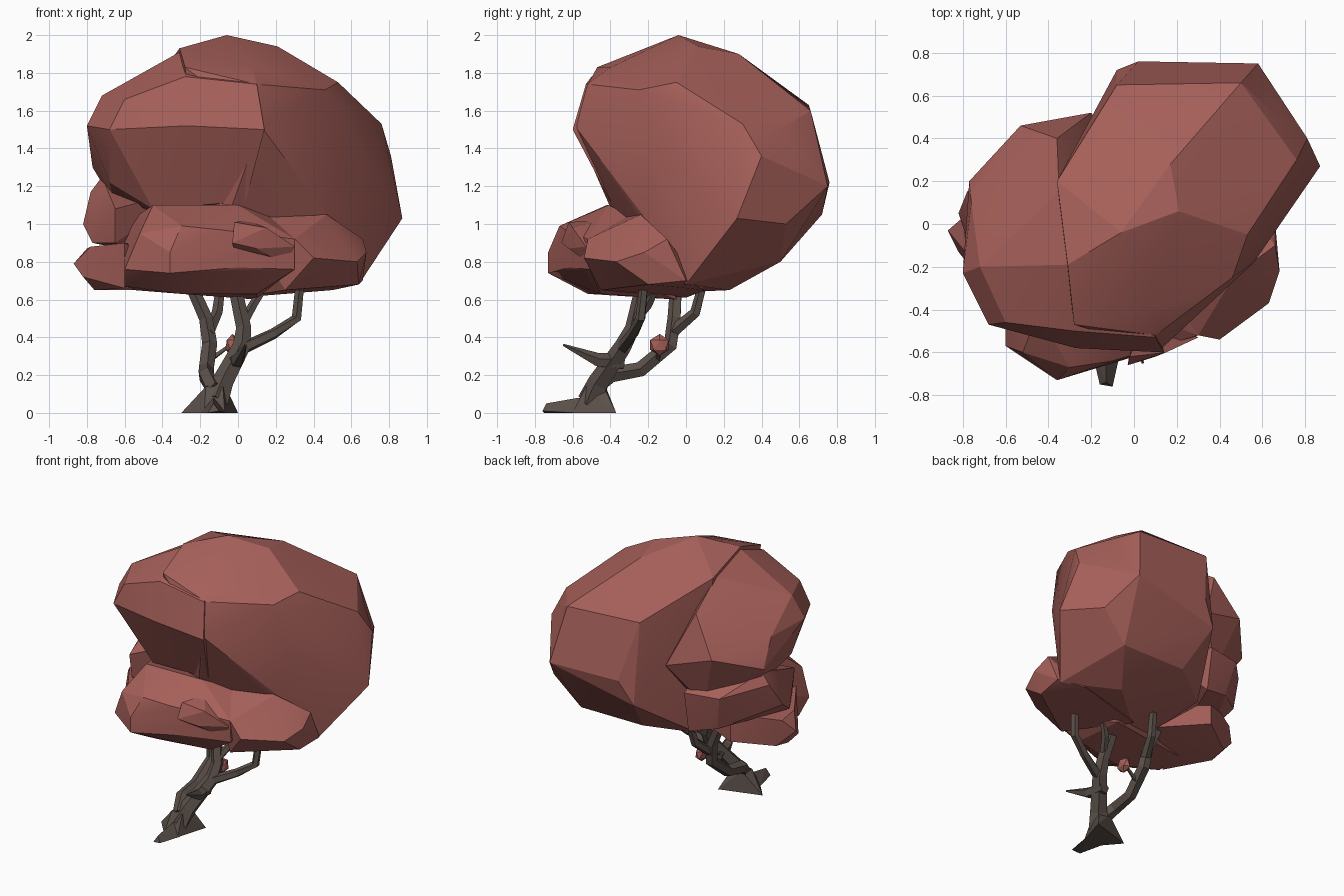
import bpy, bmesh, math
from mathutils import Vector


def material(name, rgb):
    m = bpy.data.materials.new(name)
    m.diffuse_color = (*rgb, 1)
    return m


LEAF = material("leaf_red", (0.38, 0.115, 0.10))
BARK = material("bark_brown", (0.105, 0.08, 0.068))


def finish(bm, name, mat, angle):
    bmesh.ops.recalc_face_normals(bm, faces=bm.faces[:])
    me = bpy.data.meshes.new(name)
    bm.to_mesh(me)
    bm.free()
    me.materials.append(mat)
    ob = bpy.data.objects.new(name, me)
    bpy.context.collection.objects.link(ob)
    bpy.ops.object.select_all(action='DESELECT')
    ob.select_set(True)
    bpy.context.view_layer.objects.active = ob
    if angle:
        bpy.ops.object.shade_smooth_by_angle(angle=math.radians(angle))
    return ob


def hull(name, pts, mat=LEAF, angle=18):
    """Faceted clump: convex hull of its corner points."""
    bm = bmesh.new()
    for p in pts:
        bm.verts.new(p)
    res = bmesh.ops.convex_hull(bm, input=bm.verts[:])
    junk = {g for g in res["geom_interior"] + res["geom_unused"]
            if isinstance(g, bmesh.types.BMVert)}
    bmesh.ops.delete(bm, geom=list(junk), context='VERTS')
    bmesh.ops.dissolve_limit(bm, angle_limit=math.radians(4),
                             verts=bm.verts[:], edges=bm.edges[:])
    return finish(bm, name, mat, angle)


def limb(name, path, sides=5):
    """Tapered faceted tube through (x, y, z, radius) points."""
    bm = bmesh.new()
    pts = [Vector(p[:3]) for p in path]
    rings = []
    for i, p in enumerate(pts):
        d = (pts[min(i + 1, len(pts) - 1)] - pts[max(i - 1, 0)]).normalized()
        u = d.cross(Vector((0.8, -0.6, 0.1))).normalized()
        v = d.cross(u)
        rings.append([bm.verts.new(p + path[i][3] * (
            u * math.cos(2 * math.pi * k / sides) + v * math.sin(2 * math.pi * k / sides)))
            for k in range(sides)])
    for a, b in zip(rings, rings[1:]):
        for k in range(sides):
            j = (k + 1) % sides
            bm.faces.new((a[k], a[j], b[j], b[k]))
    bm.faces.new(rings[0])
    bm.faces.new(rings[-1])
    return finish(bm, name, BARK, 0)


# Main foliage mass, right and back
hull("canopy_main", [
    (-.06, -.04, 2.0), (.21, .06, 1.94), (.17, .28, 1.9), (-.08, .65, 1.63),
    (-.36, .2, 1.86), (-.31, -.19, 1.93), (.07, -.4, 1.83), (-.28, -.47, 1.83),
    (.53, -.05, 1.75), (.46, -.25, 1.71), (.76, .3, 1.53), (.81, .4, 1.36),
    (.83, .3, 1.17), (.87, .27, 1.03), (.67, .5, 1.5), (.5, .66, 1.6),
    (.58, .75, 1.2), (.02, .76, 1.22), (-.08, .72, 1.05), (.56, -.18, 1.34),
    (.47, -.23, 1.05), (.7, .53, 1.0), (.5, .5, .8), (0, .5, .8),
    (.3, .23, .65), (.64, 0, .68), (.67, 0, .93), (-.3, .3, .75),
    (-.2, -.2, .63), (.12, -.59, 1.52), (.03, -.39, 1.12), (.1, -.52, 1.74)])

# Overhanging upper front and left lobe
hull("canopy_upper_left", [
    (.14, -.6, 1.5), (.1, -.53, 1.74), (-.28, -.5, 1.78), (-.27, -.58, 1.52),
    (-.6, -.46, 1.66), (-.68, -.47, 1.5), (-.61, -.44, 1.4), (-.72, -.2, 1.68),
    (-.8, -.23, 1.52), (-.76, .1, 1.5), (-.77, .2, 1.3), (-.53, .46, 1.4),
    (-.36, .4, 1.68), (-.2, .52, 1.3), (-.35, .15, 1.85), (-.31, -.19, 1.91),
    (-.68, -.25, 1.22), (-.45, -.34, 1.08), (.04, -.4, 1.12), (-.65, .1, 1.1),
    (-.4, .35, 1.0), (0, .2, 1.0)])

# Lower front lobe
hull("canopy_lower_front", [
    (-.52, -.6, .95), (-.36, -.73, .85), (-.36, -.73, .74), (-.6, -.57, .76),
    (-.6, -.45, .67), (-.3, -.67, .99), (-.1, -.64, .97), (-.45, -.42, 1.1),
    (0, -.41, 1.1), (0, -.62, .77), (.3, -.52, .92), (.3, -.51, .76),
    (.1, -.45, .63), (-.3, -.52, .63), (-.55, -.2, .65), (.1, -.05, .6),
    (-.6, 0, 1.0), (.3, -.2, 1.0)])

# Small bump on the lower front
hull("canopy_front_bump", [
    (-.02, -.62, 1.01), (.15, -.6, .98), (.1, -.62, .87), (-.03, -.66, .9),
    (.3, -.53, .88), (.25, -.5, .78), (.05, -.45, 1.02), (0, -.5, .8)])

# Lower right lobe
hull("canopy_lower_right", [
    (.63, -.37, .8), (.68, -.22, .85), (.66, -.1, .92), (.4, -.54, .82),
    (.64, -.2, .68), (.47, -.24, 1.05), (.3, -.52, .92), (.25, -.45, .65),
    (.66, 0, .7), (.5, .1, .65), (0, 0, .61), (0, -.3, 1.06)])

# Left side clumps
hull("canopy_left_low", [
    (-.87, -.03, .79), (-.82, -.13, .72), (-.76, -.1, .65), (-.8, .03, .87),
    (-.78, -.14, .88), (-.6, -.42, .66), (-.6, -.42, .9), (-.5, .2, .7),
    (-.5, .2, .9), (-.75, .03, .67), (-.2, 0, .65)])
hull("canopy_left_middle", [
    (-.82, .05, 1.0), (-.77, -.1, .9), (-.75, .05, 1.1), (-.78, .15, 1.17),
    (-.72, .15, 1.25), (-.65, -.33, 1.08), (-.65, -.3, .9), (-.55, .4, 1.1),
    (-.5, .35, .85), (-.3, .4, .8), (-.2, 0, 1.2), (-.3, .45, 1.1)])

# Flared trunk foot and front root
hull("trunk_foot", [
    (-.3, -.46, 0), (0, -.37, 0), (-.07, -.6, 0), (-.18, -.6, 0),
    (-.17, -.52, .14), (-.08, -.53, .14), (-.07, -.44, .15), (-.15, -.43, .15)], BARK, 0)
hull("front_root", [
    (-.16, -.75, 0), (-.1, -.76, .01), (-.13, -.74, .05), (-.2, -.58, 0),
    (-.06, -.58, 0), (-.13, -.57, .08), (-.12, -.5, .08)], BARK, 0)

# Trunk and branches
limb("trunk", [(-.12, -.5, .06, .075), (-.08, -.46, .16, .06), (.02, -.33, .35, .05),
               (.03, -.28, .45, .042), (-.02, -.23, .68, .036)])
limb("back_branch", [(-.12, -.5, .12, .05), (-.17, -.4, .2, .045), (-.17, -.24, .23, .042),
                     (-.15, -.08, .36, .042), (-.17, -.06, .5, .038), (-.25, -.05, .68, .034)])
limb("back_fork", [(-.16, -.08, .42, .035), (-.11, .05, .53, .03), (-.09, .09, .68, .025)])
limb("right_branch", [(.02, -.34, .34, .035), (.19, -.28, .42, .03),
                      (.31, -.24, .5, .028), (.33, -.22, .7, .024)])
limb("inner_fork", [(.03, -.28, .48, .028), (.08, -.2, .57, .025), (.15, -.15, .68, .02)])
limb("broken_branch", [(-.02, -.33, .27, .045), (0, -.47, .28, .038), (.04, -.65, .36, .006)])
limb("twig", [(-.15, -.15, .28, .016), (-.08, -.14, .33, .012), (-.04, -.14, .36, .01)], 4)

# Small leaf clump on the twig
bm = bmesh.new()
bmesh.ops.create_icosphere(bm, subdivisions=1, radius=0.058)
for v in bm.verts:
    v.co = Vector((v.co.x * .7, v.co.y, v.co.z)) + Vector((-.03, -.14, .36))
finish(bm, "twig_leaf_clump", LEAF, 0)
